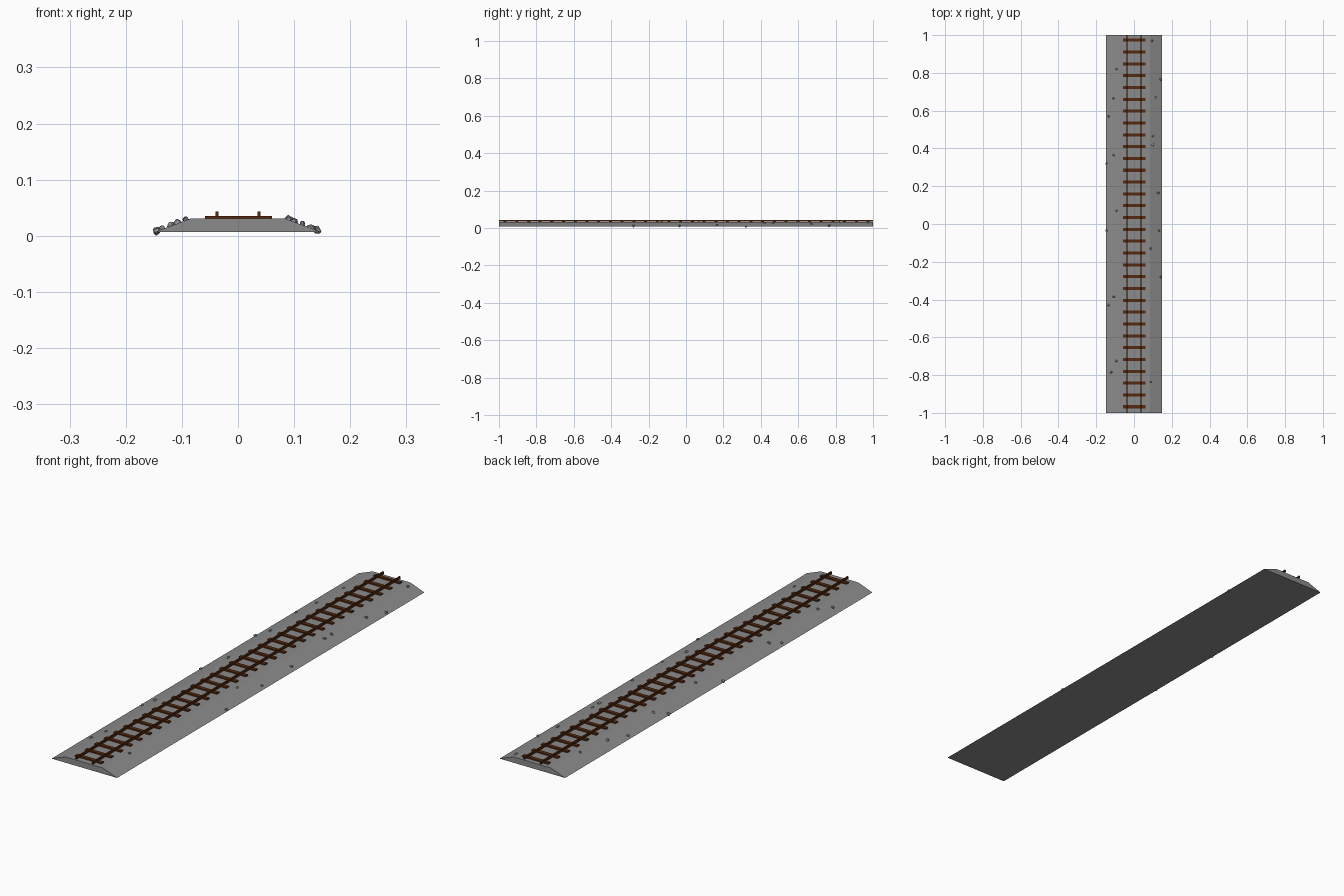
import bpy, bmesh, random
from mathutils import Vector, Matrix

if "Cube" in bpy.data.objects:
    bpy.data.objects.remove(bpy.data.objects["Cube"])

random.seed(4)


def material(name, rgb):
    m = bpy.data.materials.new(name)
    m.diffuse_color = (*rgb, 1)
    m.use_nodes = True
    m.node_tree.nodes["Principled BSDF"].inputs["Base Color"].default_value = m.diffuse_color
    return m


GRAVEL = material("gravel grey", (0.26, 0.26, 0.26))
STONE = material("stone grey", (0.32, 0.33, 0.34))
RUST = material("rusty brown", (0.095, 0.022, 0.004))


def finish(name, bm, mat):
    bmesh.ops.recalc_face_normals(bm, faces=bm.faces[:])
    me = bpy.data.meshes.new(name)
    bm.to_mesh(me)
    bm.free()
    me.materials.append(mat)
    ob = bpy.data.objects.new(name, me)
    bpy.context.collection.objects.link(ob)
    return ob


def extrude_profile(name, points, mat, x=0.0):
    """Closed x-z profile swept along the whole track length."""
    bm = bmesh.new()
    face = bm.faces.new([bm.verts.new((x + px, -1, pz)) for px, pz in points])
    out = bmesh.ops.extrude_face_region(bm, geom=[face])
    moved = [g for g in out["geom"] if isinstance(g, bmesh.types.BMVert)]
    bmesh.ops.translate(bm, vec=(0, 2, 0), verts=moved)
    return finish(name, bm, mat)


# ballast bed
extrude_profile("ballast_bed", [(-0.149, 0.0065), (0.149, 0.0065), (0.085, 0.0305), (-0.085, 0.0305)], GRAVEL)

# two plain rails
rail = [(-0.0028, 0.034), (0.0028, 0.034), (0.0028, 0.0435), (-0.0028, 0.0435)]
for side, x in (("left", -0.0375), ("right", 0.0375)):
    extrude_profile(side + "_rail", rail, RUST, x)

# sleepers
bm = bmesh.new()
for i in range(32):
    y = -0.9675 + i * 0.0626
    bmesh.ops.create_cube(bm, size=1, matrix=Matrix.Translation((0.001, y, 0.032))
                          @ Matrix.Diagonal((0.119, 0.016, 0.007, 1)))
finish("sleepers", bm, RUST)

# loose stones on both slopes: irregular chamfered blocks
stones = [(-0.093, 0.82), (-0.108, 0.665), (-0.135, 0.57), (-0.108, 0.365), (-0.145, 0.32),
          (-0.093, 0.07), (-0.145, -0.035), (-0.108, -0.385), (-0.135, -0.43), (-0.093, -0.725),
          (-0.12, -0.785), (0.095, 0.97), (0.14, 0.765), (0.115, 0.67), (0.1, 0.465),
          (0.1, 0.42), (0.128, 0.165), (0.133, -0.035), (0.088, -0.13), (0.143, -0.28),
          (0.09, -0.835)]
bm = bmesh.new()
for x, y in stones:
    z = min(0.0305, 0.0065 + (0.149 - abs(x)) * 0.375) + 0.001
    axis = Vector((random.random(), 1, random.random()))
    rot = Matrix.Rotation(random.uniform(0, 6.28), 4, axis)
    size = Matrix.Diagonal((random.uniform(0.8, 1.2), random.uniform(0.8, 1.2), 0.8, 1))
    bmesh.ops.create_cube(bm, size=0.0105, matrix=Matrix.Translation((x, y, z)) @ rot @ size)
bmesh.ops.bevel(bm, geom=bm.edges[:], offset=0.002, segments=1, affect='EDGES')
for v in bm.verts:  # keep within the footprint
    v.co.z = max(v.co.z, 0.0)
    v.co.x = max(-0.152, min(0.152, v.co.x))
# the lowest stone touches the ground
low = min(bm.verts, key=lambda v: v.co.z)
low.co.z = 0.0
finish("loose_stones", bm, STONE)
